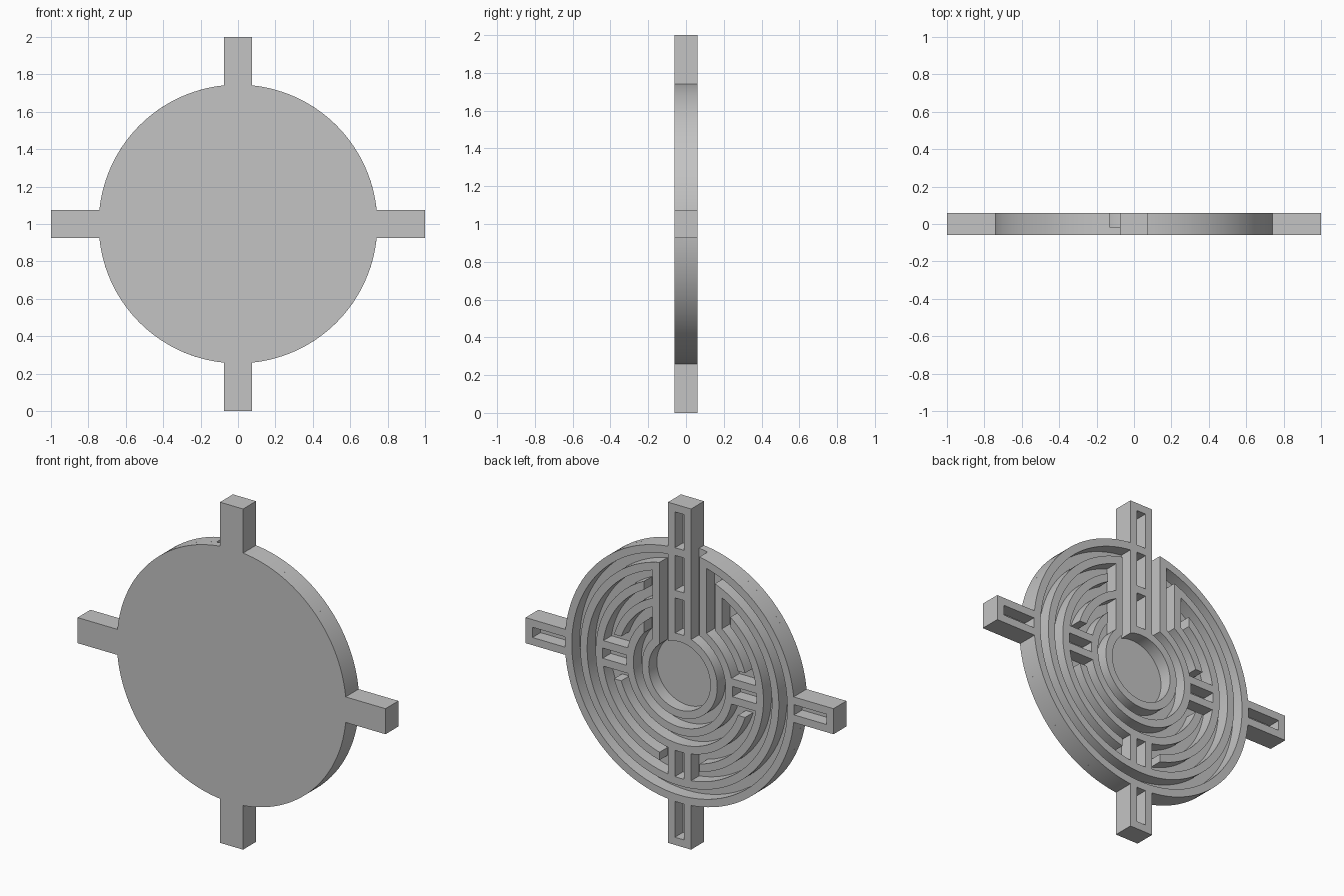
import bpy, bmesh
from math import sin, cos, asin, pi, sqrt, ceil, radians

if "Cube" in bpy.data.objects:
    bpy.data.objects.remove(bpy.data.objects["Cube"])

FRONT, FLOOR, BACK = -0.06, -0.015, 0.06
WALL, PATH = 0.045, 0.055
PITCH = WALL + PATH
ARM = 0.075                    # half width of an arm
LANE = ARM + PATH              # far side of the lane beside an arm
RIM = 0.745
INNER = [0.70 - PITCH * i for i in range(6)]   # ring inner radii, rim to hub

grey = bpy.data.materials.new("plain grey")
grey.use_nodes = True
grey.diffuse_color = (0.55, 0.55, 0.55, 1)
grey.node_tree.nodes["Principled BSDF"].inputs["Base Color"].default_value = (0.55, 0.55, 0.55, 1)


def polar(r, t):
    """Point at angle t, measured from the top towards +x."""
    return r * sin(t), r * cos(t)


def finish(name, bm, y0, y1):
    """Extrude the flat faces from y0 to y1 and make a smooth-by-angle object."""
    res = bmesh.ops.extrude_face_region(bm, geom=bm.faces[:])
    for v in res["geom"]:
        if isinstance(v, bmesh.types.BMVert):
            v.co.y += y1 - y0
    bmesh.ops.recalc_face_normals(bm, faces=bm.faces[:])
    mesh = bpy.data.meshes.new(name)
    bm.to_mesh(mesh)
    bm.free()
    mesh.materials.append(grey)
    ob = bpy.data.objects.new(name, mesh)
    bpy.context.collection.objects.link(ob)
    bpy.ops.object.select_all(action="DESELECT")
    ob.select_set(True)
    bpy.context.view_layer.objects.active = ob
    bpy.ops.object.shade_smooth_by_angle(angle=radians(30))
    return ob


def polygon(name, pts, y0=FLOOR, y1=BACK):
    bm = bmesh.new()
    bm.faces.new([bm.verts.new((x, y0, 1 + z)) for x, z in pts])
    return finish(name, bm, y0, y1)


def ring_wall(name, ring, start, end):
    """Curved wall between two (quarter, sideways offset) limits, ends cut parallel to the arm."""
    bm = bmesh.new()
    r0 = INNER[ring]
    rows = []
    n = ceil((end[0] - start[0]) * 32)
    for r in (r0, r0 + WALL):
        a = start[0] * pi / 2 + asin(start[1] / r)
        b = end[0] * pi / 2 + asin(end[1] / r)
        row = []
        for i in range(n + 1):
            x, z = polar(r, a + (b - a) * i / n)
            row.append(bm.verts.new((x, FLOOR, 1 + z)))
        rows.append(row)
    for i in range(n):
        bm.faces.new((rows[0][i], rows[0][i + 1], rows[1][i + 1], rows[1][i]))
    return finish(name, bm, FLOOR, BACK)


def bar(name, quarter, s0, s1, r0, r1):
    """Straight block: sideways range s0..s1, outward range r0..r1, along one arm."""
    c, s = cos(quarter * pi / 2), sin(quarter * pi / 2)
    pts = [(p * c + r * s, r * c - p * s) for p, r in ((s0, r0), (s1, r0), (s1, r1), (s0, r1))]
    return polygon(name, pts)


# Front plate: disc with four arms as one outline
outline = []
for q in range(4):
    c, s = cos(q * pi / 2), sin(q * pi / 2)
    outline += [(p * c + s, c - p * s) for p in (-ARM, ARM)]
    a = asin(ARM / RIM)
    outline += [polar(RIM, q * pi / 2 + a + (pi / 2 - 2 * a) * i / 30) for i in range(31)]
polygon("front_plate", outline, FRONT, FLOOR)

# Curved walls, from the rim to the hub
ring_wall("rim_wall", 0, (0, -ARM), (4, -LANE))
ring_wall("ring_wall_outer", 1, (0, LANE), (4, -LANE - PITCH))
ring_wall("ring_wall_second_left", 2, (0, LANE + PITCH), (2, -LANE))
ring_wall("ring_wall_second_right", 2, (2, LANE), (4, -LANE - 2 * PITCH))
ring_wall("ring_wall_third_left", 3, (0, LANE), (1, -LANE))
ring_wall("ring_wall_third_lower", 3, (1, LANE), (3, -LANE))
ring_wall("ring_wall_third_right", 3, (3, LANE), (4, -LANE - PITCH))
ring_wall("ring_wall_inner", 4, (0, LANE + PITCH), (4, -LANE))
ring_wall("hub_wall", 5, (0, LANE), (4, ARM))


# Straight lane walls beside the top arm, joining one ring to another
def lane_wall(name, x0, x1, ring_in, ring_out):
    xm = (x0 + x1) / 2
    z0, z1 = (sqrt((INNER[r] + WALL / 2) ** 2 - xm * xm) for r in (ring_in, ring_out))
    bar(name, 0, x0, x1, z0, z1)


lane_wall("entry_lane_wall", -LANE - WALL, -LANE, 4, 0)
lane_wall("second_lane_wall", -LANE - PITCH - WALL, -LANE - PITCH, 3, 1)
lane_wall("hub_lane_wall", LANE, LANE + WALL, 5, 1)

# Arms: paired rails with a slot between, closed by an end cap
SLOT = ARM - WALL
names = ("top", "left", "bottom", "right")
spans = ([(0.21, 1)], [(0.325, 0.52), (0.72, 1)], [(0.425, 0.62), (0.72, 1)], [(0.325, 0.52), (0.72, 1)])
for q, name in enumerate(names):
    for r0, r1 in spans[q]:
        part = "_arm_rail" if r1 == 1 else "_turn_rail"
        bar(name + part, q, -ARM, -SLOT, r0, r1)
        bar(name + part, q, SLOT, ARM, r0, r1)
    bar(name + "_arm_cap", q, -SLOT, SLOT, 1 - WALL, 1)
bar("top_arm_rung", 0, -SLOT, SLOT, 0.45, 0.495)
